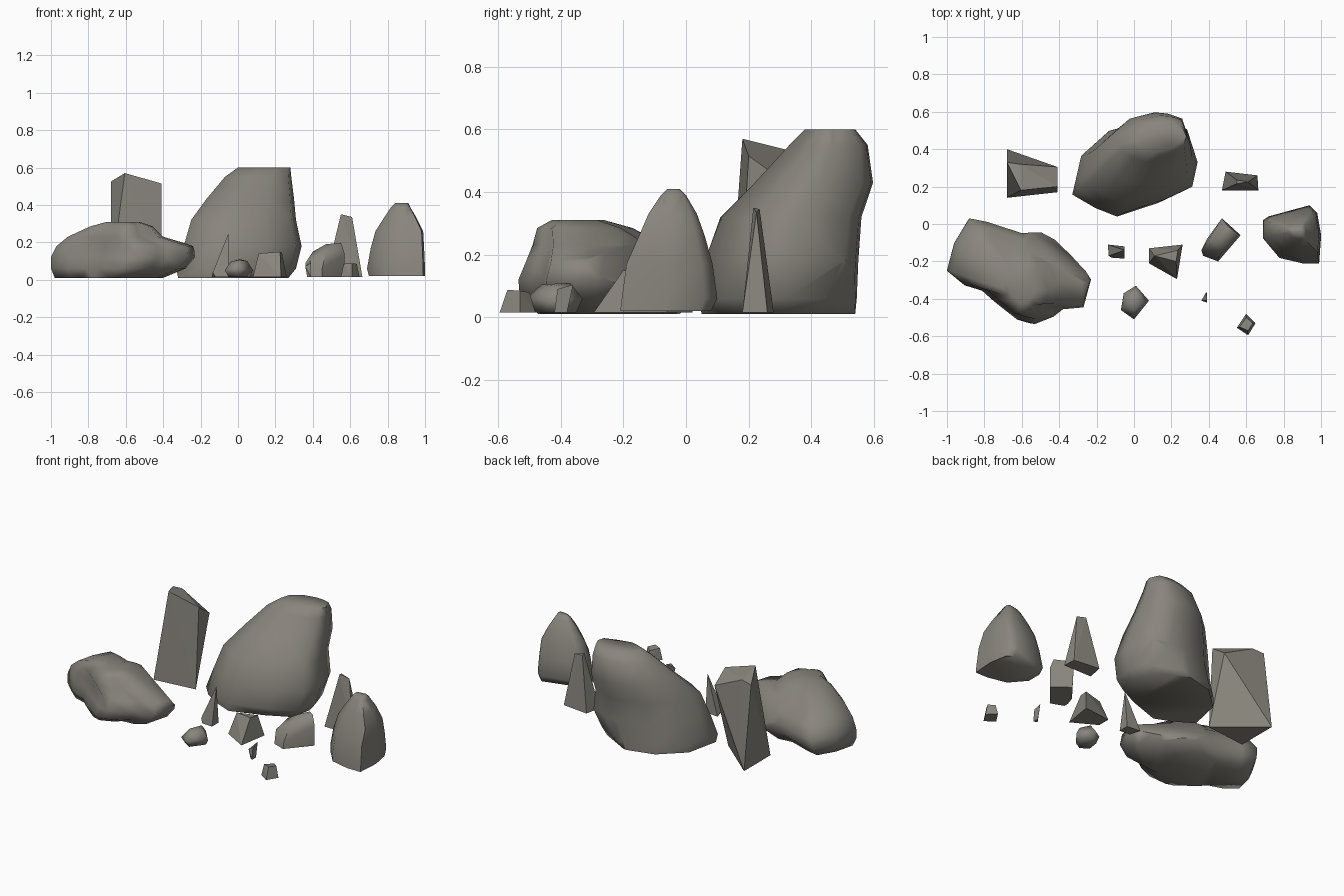
import bpy, bmesh, math
from mathutils import Vector

stone = bpy.data.materials.new("warm grey stone")
stone.diffuse_color = (0.25, 0.235, 0.205, 1)


def finish(name, bm, angle):
    bmesh.ops.recalc_face_normals(bm, faces=bm.faces[:])
    me = bpy.data.meshes.new(name)
    bm.to_mesh(me)
    bm.free()
    me.materials.append(stone)
    ob = bpy.data.objects.new(name, me)
    bpy.context.collection.objects.link(ob)
    if angle:
        bpy.ops.object.select_all(action='DESELECT')
        ob.select_set(True)
        bpy.context.view_layer.objects.active = ob
        bpy.ops.object.shade_smooth_by_angle(angle=math.radians(angle))
    return ob


def boulder(name, outline, layers, cuts=(), angle=70):
    """Loft an outline through layers (z, x0, x1, y0, y1), then chip it with planes."""
    ox, oy = [p[0] for p in outline], [p[1] for p in outline]
    bm = bmesh.new()
    rings = []
    for z, x0, x1, y0, y1 in layers:
        rings.append([bm.verts.new((
            x0 + (x - min(ox)) / (max(ox) - min(ox)) * (x1 - x0),
            y0 + (y - min(oy)) / (max(oy) - min(oy)) * (y1 - y0), z)) for x, y in outline])
    n = len(outline)
    for a, b in zip(rings, rings[1:]):
        for i in range(n):
            j = (i + 1) % n
            bm.faces.new((a[i], a[j], b[j], b[i]))
    bm.faces.new(rings[0][::-1])
    bm.faces.new(rings[-1])
    bmesh.ops.triangulate(bm, faces=bm.faces[:])
    for co, no in cuts:
        bmesh.ops.bisect_plane(bm, geom=bm.verts[:] + bm.edges[:] + bm.faces[:],
                               plane_co=co, plane_no=no, clear_outer=True)
        bmesh.ops.holes_fill(bm, edges=[e for e in bm.edges if e.is_boundary], sides=0)
    return finish(name, bm, angle)


def hull(name, base, upper, angle=0, z0=0.015):
    """Convex stone from a ground outline and a few upper points."""
    bm = bmesh.new()
    for p in [(x, y, z0) for x, y in base] + upper:
        bm.verts.new(Vector(p))
    res = bmesh.ops.convex_hull(bm, input=bm.verts[:])
    junk = {g for g in res["geom_interior"] + res["geom_unused"] if isinstance(g, bmesh.types.BMVert)}
    bmesh.ops.delete(bm, geom=list(junk), context='VERTS')
    return finish(name, bm, angle)


# Tall leaning boulder at the back, with its back right foot chipped off
boulder("tall_boulder",
        [(-.33, .17), (-.20, .09), (-.08, .04), (.15, .12), (.31, .20), (.34, .35),
         (.28, .55), (.17, .59), (.07, .60), (-.12, .55), (-.28, .40), (-.31, .26)],
        [(.01, -.32, .27, .05, .54), (.06, -.33, .31, .04, .545), (.18, -.29, .34, .06, .55),
         (.32, -.25, .31, .11, .56), (.43, -.17, .30, .22, .597), (.55, -.07, .285, .33, .58),
         (.60, 0, .28, .38, .54)],
        [((.28, .53, .23), (.028, .052, -.027))])

# Wide low boulder on the left, sloping down to its back right side
boulder("wide_boulder",
        [(-1, -.25), (-.90, -.33), (-.80, -.36), (-.73, -.42), (-.60, -.52), (-.53, -.54),
         (-.43, -.50), (-.38, -.46), (-.27, -.45), (-.23, -.30), (-.31, -.17), (-.38, -.08),
         (-.47, -.04), (-.60, -.05), (-.78, .01), (-.88, .03), (-.96, -.10)],
        [(.01, -.98, -.40, -.47, -.02), (.06, -1, -.28, -.53, .02), (.12, -1, -.23, -.535, .03),
         (.18, -.97, -.235, -.51, -.01), (.23, -.91, -.40, -.49, -.07), (.285, -.79, -.455, -.475, -.17),
         (.31, -.70, -.53, -.43, -.26)],
        [((-.59, -.185, .31), (29.9, 42.2, 37.3))])

# Pointed boulder on the right
boulder("right_boulder",
        [(.69, -.07), (.77, -.17), (.89, -.20), (.98, -.20), (.99, -.05), (.97, .07),
         (.93, .11), (.72, .05), (.69, .03)],
        [(.02, .70, 1, -.21, .08), (.06, .69, 1, -.205, .10), (.17, .71, .995, -.19, .085),
         (.26, .735, .99, -.15, .06), (.33, .78, .955, -.12, .035), (.39, .82, .92, -.08, 0),
         (.41, .84, .91, -.06, -.02)])

# Flat faced upright stones behind
hull("upright_slab", [(-.68, .14), (-.41, .17), (-.68, .40)],
     [(-.605, .18, .57), (-.68, .33, .525), (-.61, .32, .535), (-.41, .20, .515), (-.41, .305, .44)])
hull("back_spike", [(.47, .18), (.49, .28), (.66, .26), (.665, .18)],
     [(.55, .235, .345), (.61, .225, .335), (.55, .215, .35)])

# Small rounded stones
hull("rounded_stone", [(.37, -.14), (.39, -.08), (.47, .02), (.57, -.06), (.45, -.20), (.37, -.17)],
     [(.36, -.14, .09), (.40, -.08, .15), (.47, .03, .13), (.47, -.08, .19), (.50, -.01, .19),
      (.55, -.05, .198), (.57, -.06, .14), (.45, -.19, .06), (.47, -.15, .15)], 60)
hull("front_pebble", [(.01, -.35), (.06, -.40), (0, -.48), (-.05, -.45), (-.04, -.38)],
     [(.01, -.33, .06), (.08, -.41, .05), (0, -.51, .06), (-.07, -.46, .05), (-.055, -.37, .06),
      (.05, -.42, .10), (0, -.46, .105), (-.04, -.42, .095), (.01, -.37, .11)], 75)

# Small flat faced shards
hull("corner_pebble", [(.60, -.48), (.65, -.53), (.61, -.595), (.55, -.555)],
     [(.60, -.50, .08), (.635, -.53, .085), (.61, -.57, .088), (.565, -.55, .085)])
hull("tiny_shard", [(.37, -.405), (.39, -.42), (.39, -.38)],
     [(.36, -.41, .07), (.388, -.36, .105), (.39, -.41, .09)])
hull("middle_shard", [(.08, -.13), (.26, -.11), (.23, -.295), (.08, -.21)],
     [(.11, -.17, .14), (.235, -.14, .145), (.225, -.20, .15)])
hull("thin_shard", [(-.14, -.11), (-.05, -.12), (-.05, -.185), (-.12, -.18)],
     [(-.05, -.14, .25), (-.135, -.17, .04)])
